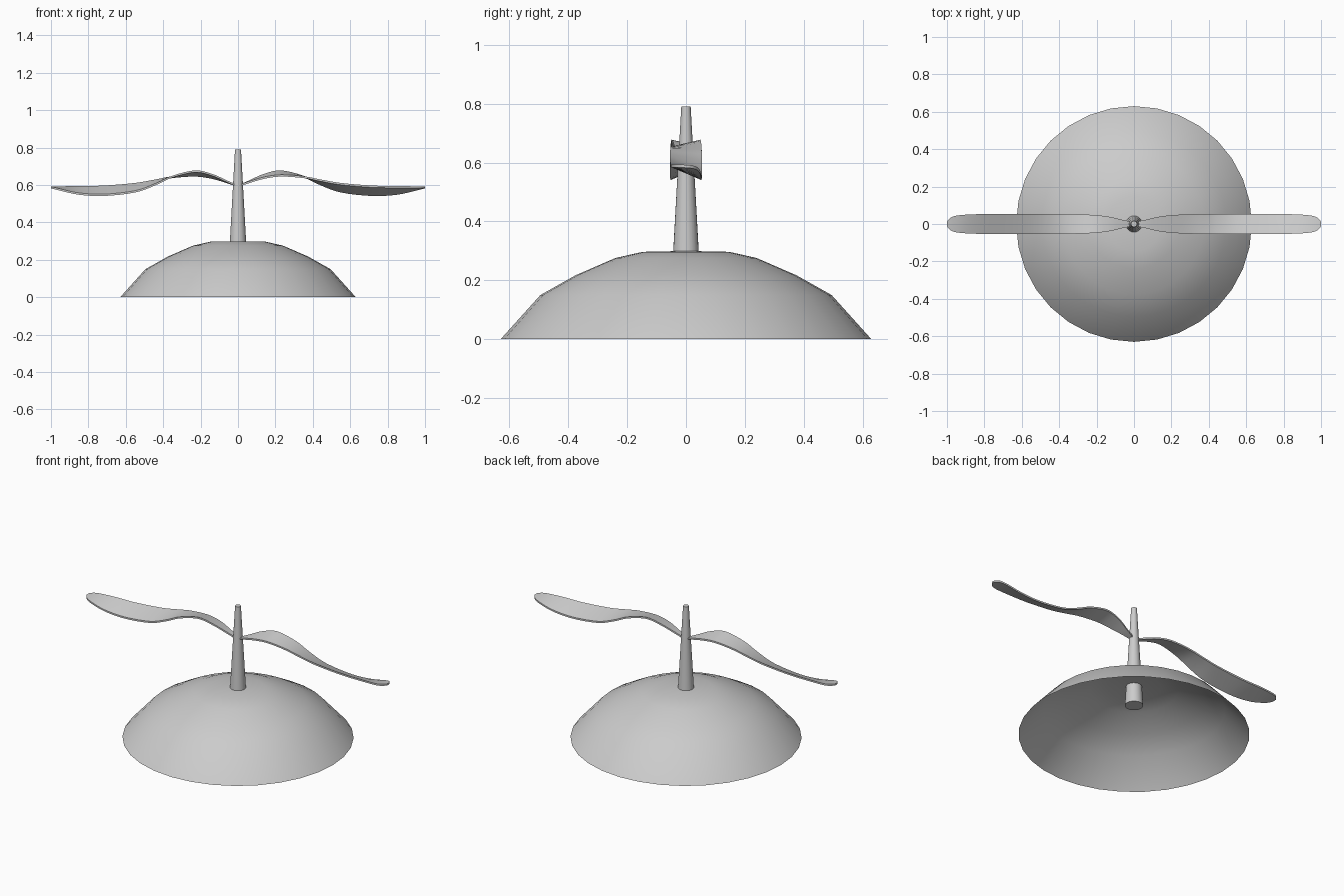
import bpy, bmesh, math

if "Cube" in bpy.data.objects:
    bpy.data.objects.remove(bpy.data.objects["Cube"])


def finish(name, bm, angle):
    bmesh.ops.recalc_face_normals(bm, faces=bm.faces)
    mesh = bpy.data.meshes.new(name)
    bm.to_mesh(mesh)
    bm.free()
    ob = bpy.data.objects.new(name, mesh)
    bpy.context.collection.objects.link(ob)
    bpy.ops.object.select_all(action='DESELECT')
    ob.select_set(True)
    bpy.context.view_layer.objects.active = ob
    bpy.ops.object.shade_smooth_by_angle(angle=math.radians(angle))
    return ob


def lathe(name, profile, sides, angle):
    bm = bmesh.new()
    vs = [bm.verts.new((r, 0, z)) for r, z in profile]
    es = [bm.edges.new(p) for p in zip(vs, vs[1:])]
    bmesh.ops.spin(bm, geom=vs + es, cent=(0, 0, 0), axis=(0, 0, 1),
                   angle=math.tau, steps=sides)
    bmesh.ops.remove_doubles(bm, verts=bm.verts, dist=1e-4)
    return finish(name, bm, angle)


def catmull(p, steps):
    """Smooth rows of control values."""
    p = [p[0]] + p + [p[-1]]
    out = []
    for a, b, c, d in zip(p, p[1:], p[2:], p[3:]):
        for k in range(steps):
            t = k / steps
            out.append([0.5 * (2*j + (k2 - i)*t + (2*i - 5*j + 4*k2 - l)*t*t
                               + (3*j - i - 3*k2 + l)*t**3)
                        for i, j, k2, l in zip(a, b, c, d)])
    return out + [p[-1]]


# Open shallow dome
lathe("dome", [(0.63, 0), (0.495, 0.15), (0.376, 0.217), (0.24, 0.276),
               (0.147, 0.297), (0, 0.30)], 32, 60)

# Tapered spindle reaching through the dome
lathe("spindle", [(0, 0.18), (0.05, 0.18), (0.016, 0.79), (0, 0.79)], 24, 40)

# Wavy twisted blade: x, front edge z, rear edge z, half width
rows = [(0.01, 0.598, 0.598, 0.012), (0.06, 0.615, 0.620, 0.022),
        (0.14, 0.638, 0.655, 0.040), (0.23, 0.650, 0.673, 0.049),
        (0.35, 0.642, 0.645, 0.053), (0.44, 0.625, 0.604, 0.054),
        (0.55, 0.606, 0.565, 0.054), (0.72, 0.592, 0.546, 0.053),
        (0.85, 0.590, 0.553, 0.052), (0.94, 0.588, 0.572, 0.046),
        (0.98, 0.588, 0.582, 0.034), (1.00, 0.588, 0.587, 0.012)]
for name, s in (("right_blade", 1), ("left_blade", -1)):
    bm = bmesh.new()
    rings = []
    for x, zf, zr, w in catmull(rows, 4):
        ring = []
        # closed flat section: top row front to rear, bottom row back again
        for v, h in ((-1, 1), (0, 1), (1, 1), (1, -1), (0, -1), (-1, -1)):
            z = (zf + zr) / 2 + v * (zr - zf) / 2 + 0.005 * h
            ring.append(bm.verts.new((s * x, s * v * w, z)))
        rings.append(ring)
    for a, b in zip(rings, rings[1:]):
        for i in range(6):
            j = (i + 1) % 6
            bm.faces.new((a[i], a[j], b[j], b[i]))
    bm.faces.new(rings[0])
    bm.faces.new(rings[-1])
    finish(name, bm, 40)
